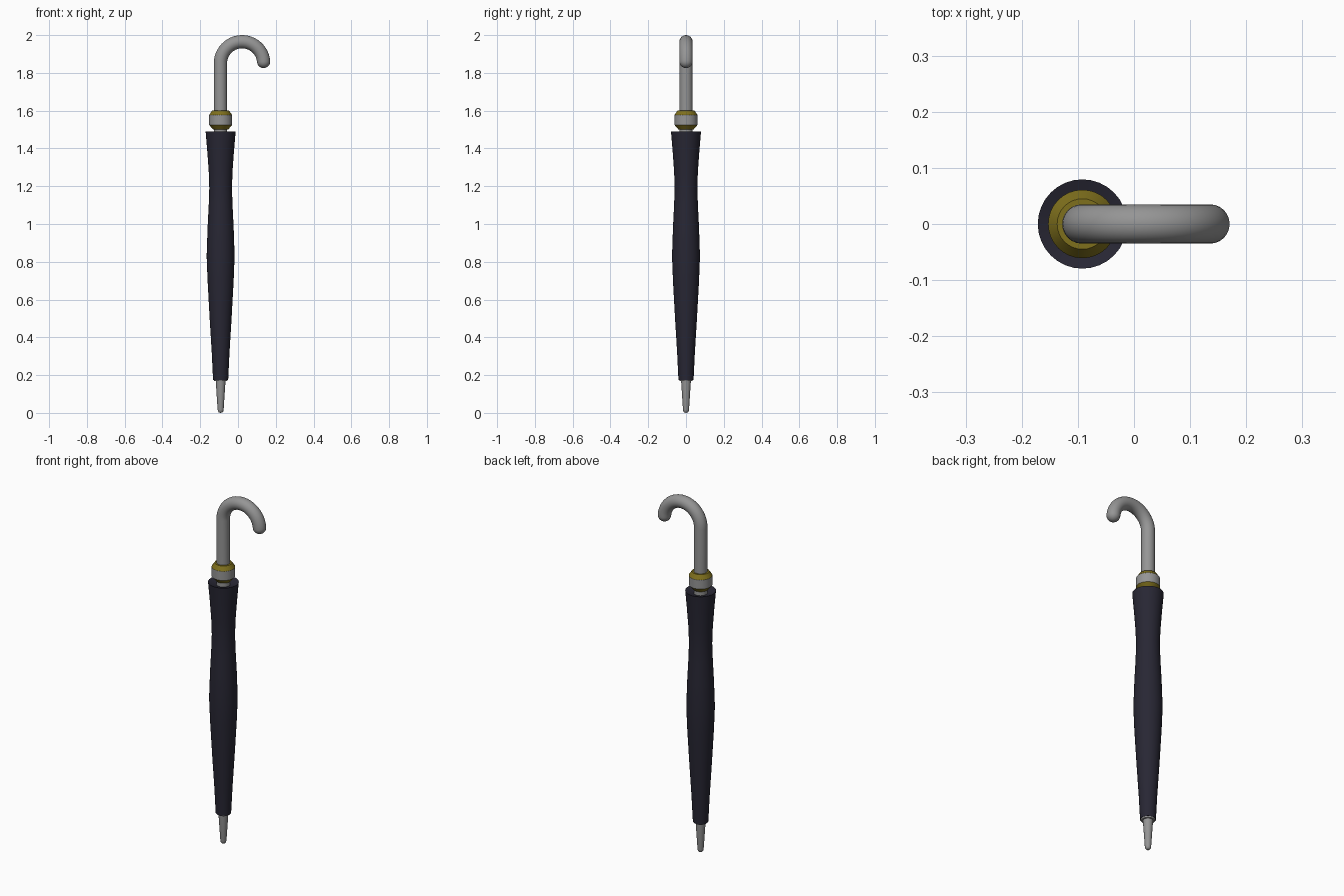
import bpy, bmesh, math
from mathutils import Vector

if "Cube" in bpy.data.objects:
    bpy.data.objects.remove(bpy.data.objects["Cube"])

AX = -0.092  # x of the umbrella shaft axis

def mat(name, c):
    m = bpy.data.materials.new(name)
    m.diffuse_color = (*c, 1)
    m.use_nodes = True
    m.node_tree.nodes["Principled BSDF"].inputs["Base Color"].default_value = m.diffuse_color
    return m

grey = mat("grey", (0.30, 0.30, 0.30))
gold = mat("dark gold", (0.21, 0.16, 0.012))
navy = mat("dark navy", (0.021, 0.020, 0.034))

def finish(name, bm, mats, angle):
    bmesh.ops.remove_doubles(bm, verts=bm.verts, dist=1e-5)
    bmesh.ops.recalc_face_normals(bm, faces=bm.faces)
    me = bpy.data.meshes.new(name)
    bm.to_mesh(me)
    bm.free()
    for m in mats:
        me.materials.append(m)
    ob = bpy.data.objects.new(name, me)
    bpy.context.collection.objects.link(ob)
    bpy.ops.object.select_all(action='DESELECT')
    ob.select_set(True)
    bpy.context.view_layer.objects.active = ob
    bpy.ops.object.shade_smooth_by_angle(angle=math.radians(angle))
    return ob

def skin(bm, rings):
    for a, b in zip(rings, rings[1:]):
        n = len(a)
        for i in range(n):
            j = (i + 1) % n
            bm.faces.new((a[i], a[j], b[j], b[i]))

def lathe(name, prof, mats, n=32, angle=30, rule=None):
    bm = bmesh.new()
    rings = [[bm.verts.new((AX + max(r, 1e-6) * math.cos(t), max(r, 1e-6) * math.sin(t), z))
              for t in (2 * math.pi * i / n for i in range(n))] for r, z in prof]
    skin(bm, rings)
    if rule:
        for f in bm.faces:
            f.material_index = rule(f.calc_center_median().z)
    return finish(name, bm, mats, angle)

# furled canopy with a shallow funnel at the top
lathe("canopy", [(0.024, 0.18), (0.040, 0.175), (0.047, 0.32), (0.058, 0.50), (0.069, 0.70),
                 (0.074, 0.83), (0.069, 0.98), (0.063, 1.10), (0.060, 1.19), (0.063, 1.28),
                 (0.071, 1.39), (0.0795, 1.49), (0.034, 1.475)], [navy])

# metal tip and the small cap it sits in
lathe("tip", [(0, 0), (0.009, 0.002), (0.014, 0.008), (0.016, 0.018), (0.026, 0.172), (0, 0.172)], [grey], 24, 40)
lathe("tip_cap", [(0, 0.169), (0.034, 0.169), (0.038, 0.178), (0, 0.178)], [grey])

# collar: gold bevels around a grey band
lathe("collar", [(0.030, 1.50), (0.040, 1.50), (0.061, 1.525), (0.061, 1.577), (0.045, 1.60), (0.030, 1.60)],
      [gold, grey], rule=lambda z: int(1.53 < z < 1.57))

# crook handle: tube swept along a straight shaft and an arc, rounded end
R, N, CX, CZ, A = 0.035, 24, 0.0215, 1.8505, 0.1145
end = math.radians(5)
stations = [(Vector((AX, 0, 1.46)), math.pi, R)]
for i in range(25):
    t = math.pi + (end - math.pi) * i / 24
    stations.append((Vector((CX + A * math.cos(t), 0, CZ + A * math.sin(t))), t, R))
last = stations[-1][0]
ahead = Vector((math.sin(end), 0, -math.cos(end)))
for i in range(1, 7):
    u = math.pi / 2 * i / 6
    stations.append((last + ahead * R * math.sin(u), end, max(R * math.cos(u), 1e-6)))
bm = bmesh.new()
rings = []
for c, t, r in stations:
    side = Vector((math.cos(t), 0, math.sin(t)))
    rings.append([bm.verts.new(c + side * r * math.cos(a) + Vector((0, r * math.sin(a), 0)))
                  for a in (2 * math.pi * k / N for k in range(N))])
skin(bm, rings)
finish("crook_handle", bm, [grey], 40)
